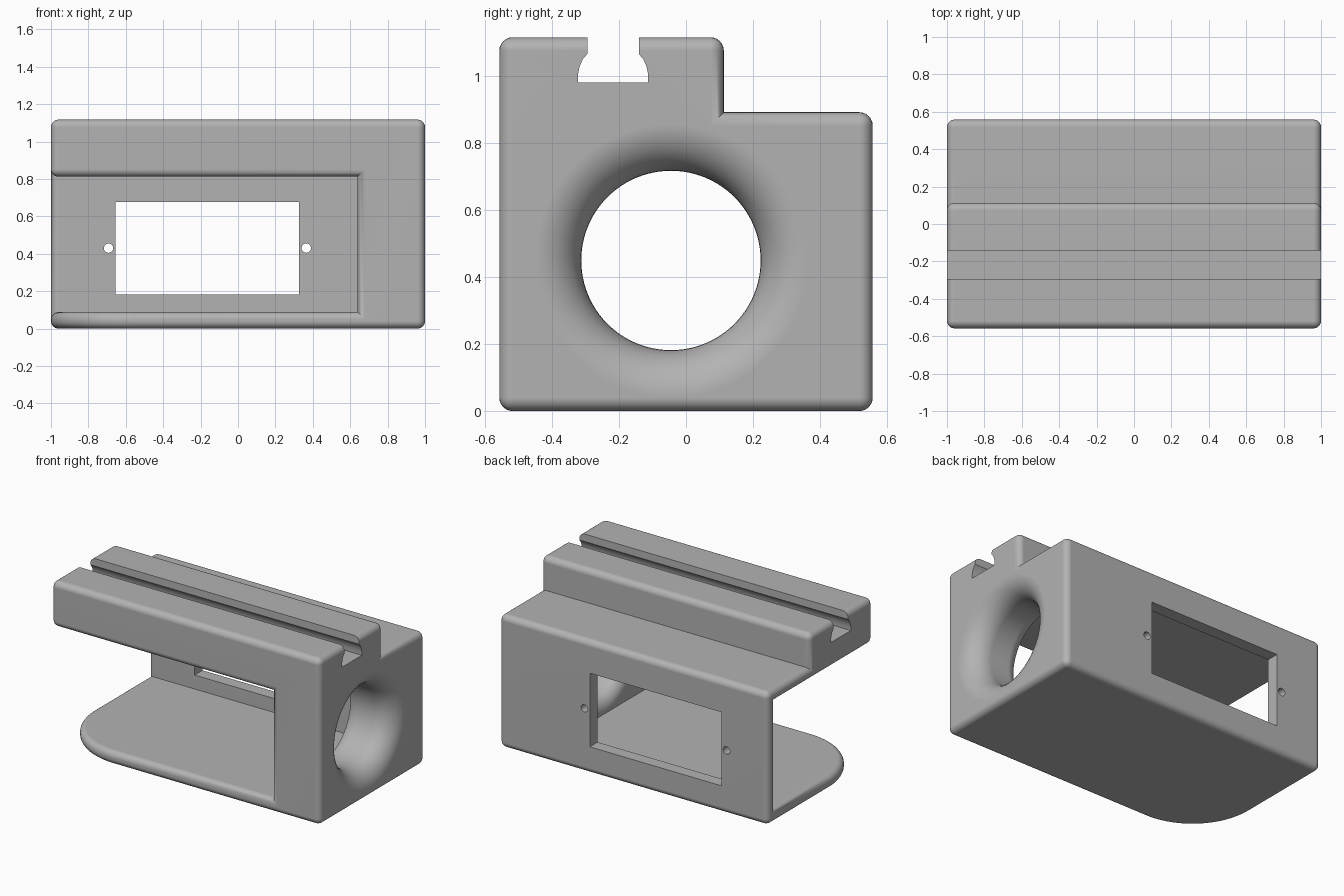
import bpy, bmesh, math
from mathutils import Vector

cube = bpy.data.objects.get("Cube")
if cube:
    bpy.data.objects.remove(cube, do_unlink=True)

grey = bpy.data.materials.new("light grey")
grey.use_nodes = True
grey.diffuse_color = (0.45, 0.45, 0.45, 1)
grey.node_tree.nodes["Principled BSDF"].inputs["Base Color"].default_value = (0.45, 0.45, 0.45, 1)


def make_object(name, bm):
    bmesh.ops.recalc_face_normals(bm, faces=bm.faces)
    mesh = bpy.data.meshes.new(name)
    bm.to_mesh(mesh)
    bm.free()
    obj = bpy.data.objects.new(name, mesh)
    bpy.context.collection.objects.link(obj)
    mesh.materials.append(grey)
    return obj


def prism(name, points, direction):
    """Extrude a closed outline of 3D points along a direction."""
    bm = bmesh.new()
    face = bm.faces.new([bm.verts.new(p) for p in points])
    ext = bmesh.ops.extrude_face_region(bm, geom=[face])["geom"]
    verts = [g for g in ext if isinstance(g, bmesh.types.BMVert)]
    bmesh.ops.translate(bm, verts=verts, vec=direction)
    return make_object(name, bm)


def box(name, lo, hi):
    (x0, y0, z0), (x1, y1, z1) = lo, hi
    return prism(name, [(x0, y0, z0), (x1, y0, z0), (x1, y1, z0), (x0, y1, z0)], (0, 0, z1 - z0))


def lathe_x(name, profile, y, z, sides=96):
    """Closed solid turned around an axis parallel to x; profile holds (x, radius)."""
    bm = bmesh.new()
    rings = []
    for x, r in profile:
        angles = [2 * math.pi * i / sides for i in range(sides)]
        rings.append([bm.verts.new((x, y + r * math.cos(a), z + r * math.sin(a))) for a in angles])
    for a, b in zip(rings, rings[1:]):
        for i in range(sides):
            j = (i + 1) % sides
            bm.faces.new((a[i], a[j], b[j], b[i]))
    bm.faces.new(rings[0])
    bm.faces.new(rings[-1])
    return make_object(name, bm)


def cut(target, cutter):
    mod = target.modifiers.new("cut", "BOOLEAN")
    mod.operation = "DIFFERENCE"
    mod.solver = "EXACT"
    mod.object = cutter
    bpy.context.view_layer.objects.active = target
    bpy.ops.object.modifier_apply(modifier=mod.name)
    bpy.data.objects.remove(cutter, do_unlink=True)


# Stepped housing with the raised rail along its top
FRONT, BACK = -0.558, 0.558
outline = [(FRONT, 0), (BACK, 0), (BACK, 0.893), (0.113, 0.893), (0.113, 1.117), (FRONT, 1.117)]
housing = prism("housing", [(-1, y, z) for y, z in outline], (2, 0, 0))

# Cavity open to the front and one end
cut(housing, box("cavity_cutter", (-1.2, -0.8, 0.088), (0.64, 0.475, 0.812)))

# Large rounded corner of the floor plate
R = 0.45
arc = [(-1 + R - R * math.cos(a), FRONT + R - R * math.sin(a), -0.1)
       for a in [math.pi / 2 * i / 24 for i in range(25)]]
cut(housing, prism("corner_cutter", arc + [(-1 + R, -0.8, -0.1), (-1.2, -0.8, -0.1),
                                           (-1.2, FRONT + R, -0.1)], (0, 0, 0.5)))

# Round every convex edge
bm = bmesh.new()
bm.from_mesh(housing.data)
bmesh.ops.remove_doubles(bm, verts=bm.verts, dist=0.0005)
bmesh.ops.dissolve_limit(bm, angle_limit=0.01, verts=bm.verts, edges=bm.edges)
edges = [e for e in bm.edges if e.is_manifold and e.calc_face_angle_signed() > 0.6]
bmesh.ops.bevel(bm, geom=edges, offset=0.04, offset_type="OFFSET", segments=6,
                profile=0.5, affect="EDGES", clamp_overlap=True)
bm.to_mesh(housing.data)
bm.free()

# Undercut slot along the rail
half = [(0.077, 1.3), (0.077, 1.067), (0.09, 1.052), (0.1, 1.03), (0.105, 1.005), (0.105, 0.982)]
slot = [(-0.218 - y, z) for y, z in half] + [(-0.218 + y, z) for y, z in reversed(half)]
cut(housing, prism("slot_cutter", [(-1.2, y, z) for y, z in slot], (2.4, 0, 0)))

# Window and two screw holes in the back wall
cut(housing, box("window_cutter", (-0.655, 0.3, 0.182), (0.325, 0.8, 0.677)))
for x in (-0.692, 0.365):
    ring = [2 * math.pi * i / 24 for i in range(24)]
    cut(housing, prism("screw_cutter", [(x + 0.025 * math.cos(a), 0.3, 0.43 + 0.025 * math.sin(a))
                                        for a in ring], (0, 0.5, 0)))

# Flared round bore through the end wall
BORE, INNER, OUTER, N = 0.268, 0.085, 0.14, 10
quarter = [math.pi / 2 * i / N for i in range(N + 1)]
profile = [(0.6, BORE + INNER)]
profile += [(0.64 + INNER * math.sin(a), BORE + INNER * (1 - math.cos(a))) for a in reversed(quarter)][::-1]
profile = [profile[0]] + sorted(
    [(0.64 + INNER * (1 - math.cos(a)), BORE + INNER * (1 - math.sin(a))) for a in quarter])
profile += [(1 - OUTER + OUTER * math.sin(a), BORE + OUTER * (1 - math.cos(a))) for a in quarter]
profile.append((1.05, BORE + OUTER))
cut(housing, lathe_x("bore_cutter", profile, -0.045, 0.45))

# Smooth rounded edges, flat large faces
bpy.ops.object.select_all(action="DESELECT")
housing.select_set(True)
bpy.context.view_layer.objects.active = housing
bpy.ops.object.shade_smooth_by_angle(angle=math.radians(32))
weighted = housing.modifiers.new("weighted_normals", "WEIGHTED_NORMAL")
weighted.keep_sharp = True
